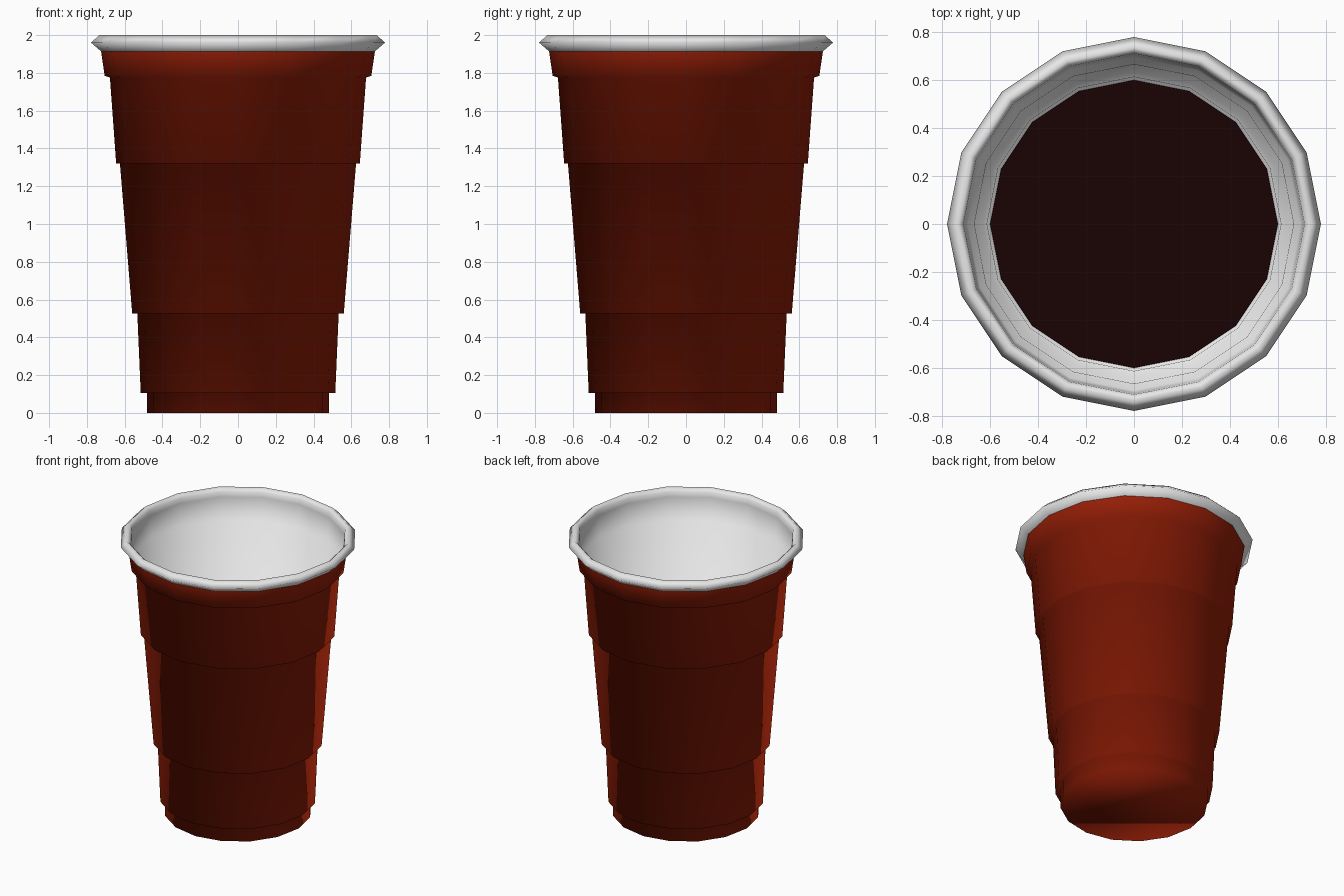
import bpy, bmesh, math

if "Cube" in bpy.data.objects:
    bpy.data.objects.remove(bpy.data.objects["Cube"])

SIDES = 16


def material(name, rgb):
    m = bpy.data.materials.new(name)
    m.diffuse_color = (*rgb, 1)
    m.use_nodes = True
    m.node_tree.nodes["Principled BSDF"].inputs["Base Color"].default_value = m.diffuse_color
    return m


RED = material("red_plastic", (0.3, 0.013, 0.002))
WHITE = material("white_plastic", (0.8, 0.8, 0.8))
DARK = material("dark_liquid", (0.01, 0.0005, 0.0005))


def lathe(name, profile, mat, cap=False, cap_up=False):
    """Revolve (radius, height) points around z, optionally closing one end."""
    bm = bmesh.new()
    rings = []
    for r, z in profile:
        rings.append([bm.verts.new((r * math.cos(i * math.tau / SIDES),
                                    r * math.sin(i * math.tau / SIDES), z))
                      for i in range(SIDES)])
    for a, b in zip(rings, rings[1:]):
        for i in range(SIDES):
            j = (i + 1) % SIDES
            bm.faces.new((a[i], a[j], b[j], b[i]))
    if cap:
        bm.faces.new(rings[-1] if cap_up else rings[0][::-1])
    for f in bm.faces:
        f.smooth = True
    mesh = bpy.data.meshes.new(name)
    bm.to_mesh(mesh)
    bm.free()
    mesh.materials.append(mat)
    ob = bpy.data.objects.new(name, mesh)
    bpy.context.collection.objects.link(ob)
    return ob


# Stepped red outer wall with flat base
WALL = [(0.483, 0), (0.483, 0.105), (0.515, 0.105), (0.533, 0.525),
        (0.56, 0.525), (0.625, 1.32), (0.645, 1.32), (0.678, 1.775),
        (0.706, 1.785), (0.725, 1.915)]
lathe("cup_outer", WALL, RED, cap=True)

# Rolled white lip
lathe("rim", [(0.722, 1.912), (0.778, 1.96), (0.735, 2.0),
              (0.71, 1.975), (0.706, 1.94)], WHITE)

# White inner wall, just inside the outer one, down to the floor
inner = [(r - 0.013, z + 0.01) for r, z in WALL[:-1]]
lathe("cup_inner", [(0.706, 1.94)] + inner[::-1], WHITE, cap=True, cap_up=True)

# Drink surface inside the cup
lathe("drink", [(0.599, 1.2)], DARK, cap=True, cap_up=True)
